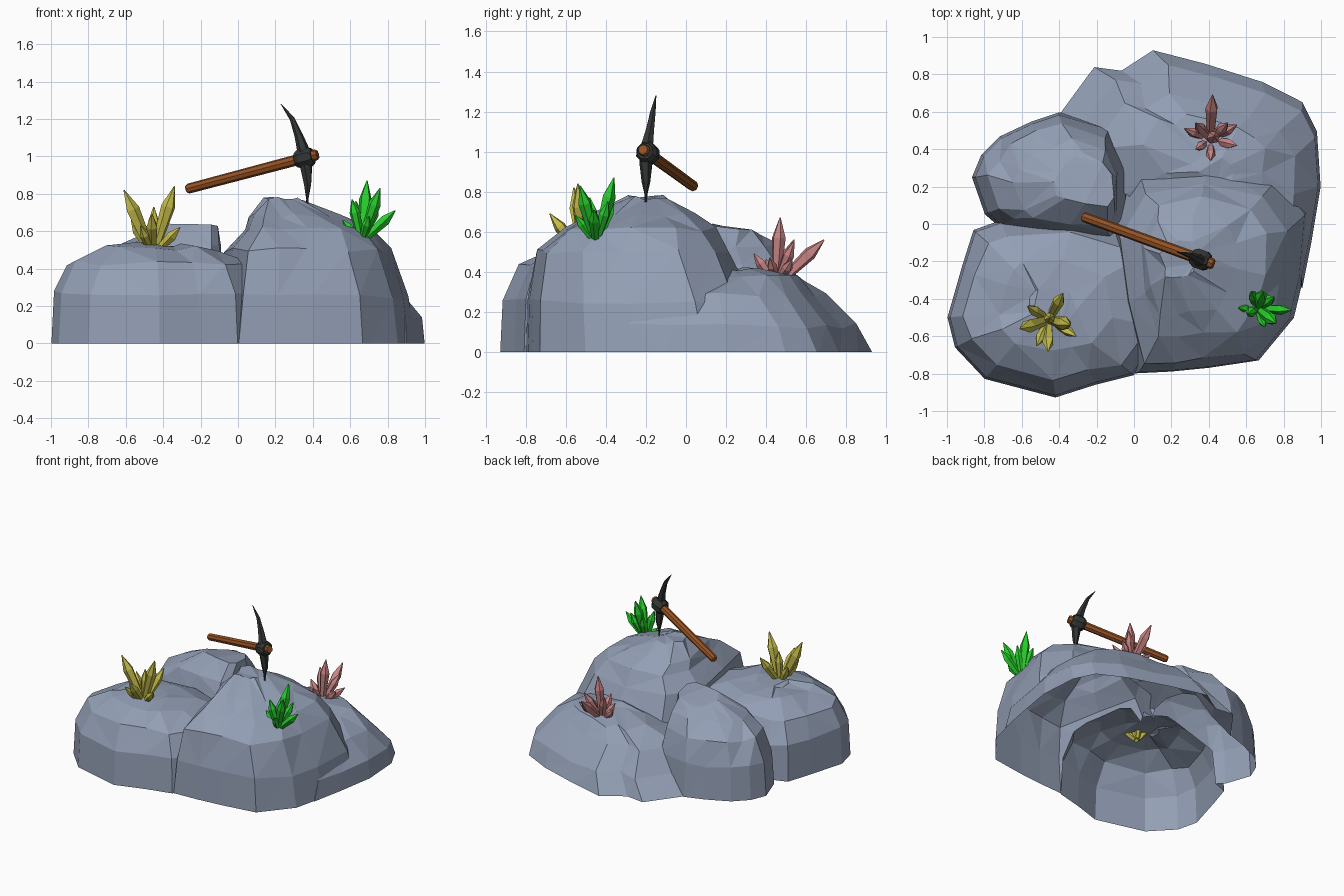
import bpy, bmesh, math, random
from mathutils import Vector

if "Cube" in bpy.data.objects:
    bpy.data.objects.remove(bpy.data.objects["Cube"])

random.seed(4)


def material(name, rgb):
    m = bpy.data.materials.new(name)
    m.diffuse_color = (*rgb, 1)
    m.use_nodes = True
    m.node_tree.nodes["Principled BSDF"].inputs["Base Color"].default_value = m.diffuse_color
    return m


ROCK = material("slate grey", (0.29, 0.345, 0.46))
WOOD = material("brown wood", (0.30, 0.085, 0.018))
IRON = material("dark iron", (0.033, 0.037, 0.036))
YELLOW = material("yellow crystal", (0.56, 0.51, 0.07))
GREEN = material("green crystal", (0.02, 0.62, 0.025))
PINK = material("pink crystal", (0.58, 0.23, 0.23))


def finish(name, bm, mat):
    bmesh.ops.recalc_face_normals(bm, faces=bm.faces)
    me = bpy.data.meshes.new(name)
    bm.to_mesh(me)
    bm.free()
    me.materials.append(mat)
    ob = bpy.data.objects.new(name, me)
    bpy.context.collection.objects.link(ob)
    return ob


def loft(bm, rings):
    """Skin a list of point rings and cap both ends."""
    vs = [[bm.verts.new(p) for p in ring] for ring in rings]
    n = len(vs[0])
    for a, b in zip(vs, vs[1:]):
        for i in range(n):
            j = (i + 1) % n
            bm.faces.new((a[i], a[j], b[j], b[i]))
    bm.faces.new(vs[0][::-1])
    bm.faces.new(vs[-1])


def tube(bm, path, radii, sides, twist=0.0, aspect=1.0):
    path = [Vector(p) for p in path]
    rings = []
    for i, (p, r) in enumerate(zip(path, radii)):
        d = path[min(i + 1, len(path) - 1)] - path[max(i - 1, 0)]
        q = d.to_track_quat('Z', 'Y')
        ang = [2 * math.pi * k / sides + twist for k in range(sides)]
        rings.append([p + q @ Vector((r * math.cos(a), r * aspect * math.sin(a), 0)) for a in ang])
    loft(bm, rings)


# Boulders: an outline shrunk upward in rings of (scale, z, dx, dy, slope_y)
def boulder(name, centre, outline, levels):
    bm = bmesh.new()
    rings = []
    for k, (s, z, dx, dy, sy) in enumerate(levels):
        jit = 0.014 if k else 0.0
        ring = []
        for x, y in outline:
            ox, oy = (x - centre[0]) * s, (y - centre[1]) * s
            ring.append((centre[0] + ox + dx + random.uniform(-jit, jit) * (k > 1),
                         centre[1] + oy + dy + random.uniform(-jit, jit) * (k > 1),
                         z + sy * oy + random.uniform(-jit, jit)))
        rings.append(ring)
    loft(bm, rings)
    bmesh.ops.triangulate(bm, faces=bm.faces)
    return finish(name, bm, ROCK)


front_left = boulder("front_left_boulder", (-0.45, -0.45),
    [(-1, -.5), (-.96, -.66), (-.8, -.83), (-.42, -.93), (-.2, -.86), (0, -.81),
     (.2, -.55), (.15, -.1), (-.3, .05), (-.72, .02), (-.86, -.03), (-.92, -.22)],
    [(1, -.05, 0, 0, 0), (.97, .27, 0, 0, 0), (.83, .43, 0, 0, 0),
     (.5, .51, 0, 0, 0), (.2, .53, 0, 0, 0)])
tall = boulder("tall_boulder", (0.4, -0.25),
    [(0, -.8), (.2, -.79), (.4, -.77), (.67, -.73), (.86, -.5), (.92, -.25), (.95, .1),
     (.8, .32), (.4, .42), (0, .35), (-.15, .05), (-.08, -.4)],
    [(1, -.05, 0, 0, 0), (.93, .25, 0, -.03, 0), (.8, .5, -.03, -.06, 0),
     (.62, .61, -.03, -.02, 0), (.44, .68, -.09, 0, 0), (.17, .77, -.16, .05, 0)])
back_right = boulder("back_right_boulder", (0.45, 0.35),
    [(-.45, .55), (-.23, .85), (-.08, .83), (.09, .94), (.4, .86), (.68, .77), (.9, .66),
     (.98, .5), (1, .2), (.95, -.1), (.9, -.35), (.4, -.1), (-.2, .2)],
    [(1, -.02, 0, 0, 0), (.88, .13, .05, -.02, 0), (.75, .29, 0, -.09, 0),
     (.45, .37, 0, -.02, 0), (.15, .41, 0, -.05, 0)])
back_left = boulder("back_left_boulder", (-0.45, 0.25),
    [(-.87, .25), (-.82, .37), (-.72, .47), (-.55, .55), (-.4, .6), (-.12, .52), (-.02, .3),
     (-.03, 0), (-.1, -.1), (-.42, -.1), (-.72, -.02), (-.8, .05)],
    [(1, -.05, 0, 0, 0), (.95, .25, 0, 0, 0), (.82, .43, .02, 0, 0),
     (.66, .53, .08, -.03, 0), (.38, .615, .17, -.01, -.18)])

# Fuse the boulders into one hollow shell, open underneath
others = [tall, back_right, back_left]
for ob in others:
    mod = front_left.modifiers.new("union", 'BOOLEAN')
    mod.operation, mod.solver, mod.object = 'UNION', 'EXACT', ob
bpy.context.view_layer.update()
fused = bpy.data.meshes.new_from_object(
    front_left.evaluated_get(bpy.context.evaluated_depsgraph_get()))
for ob in others + [front_left]:
    bpy.data.objects.remove(ob)
bm = bmesh.new()
bm.from_mesh(fused)
for f in bm.faces:
    f.material_index = 0
bmesh.ops.bisect_plane(bm, geom=bm.verts[:] + bm.edges[:] + bm.faces[:],
                       plane_co=(0, 0, 0), plane_no=(0, 0, 1), clear_inner=True)
finish("boulder_pile", bm, ROCK)


# Crystal clusters: pointed five- and six-sided prisms fanning out from one root
def cluster(name, root, tips, mat):
    bm = bmesh.new()
    root = Vector(root)
    for i, t in enumerate(tips):
        t = Vector(t)
        base = root + (t - root) * 0.08
        d = t - base
        r = 0.014 + 0.068 * d.length
        tube(bm, [base, base + d * 0.68, t], [r * 0.6, r, 0.003], 5 + i % 2, twist=i)
    finish(name, bm, mat)


cluster("yellow_crystals", (-.455, -.51, .47),
        [(-.61, -.56, .82), (-.34, -.54, .84), (-.46, -.68, .69), (-.38, -.37, .71),
         (-.57, -.44, .66), (-.45, -.5, .73), (-.31, -.6, .62), (-.52, -.65, .63)], YELLOW)
cluster("green_crystals", (.66, -.45, .54),
        [(.69, -.36, .87), (.76, -.53, .83), (.84, -.46, .71), (.61, -.48, .77), (.63, -.36, .76),
         (.75, -.39, .75), (.56, -.45, .66), (.7, -.55, .68)], GREEN)
cluster("pink_crystals", (.41, .45, .33),
        [(.42, .69, .56), (.43, .47, .67), (.33, .54, .56), (.5, .54, .55), (.55, .42, .47),
         (.27, .51, .46), (.41, .34, .49), (.55, .53, .46), (.33, .4, .46)], PINK)

# Pickaxe handle
start, end = Vector((-.275, .04, .825)), Vector((.425, -.215, 1.01))
axis = (end - start).normalized()
bm = bmesh.new()
tube(bm, [start, start + axis * .012, end - axis * .01, end], [.02, .027, .03, .025], 8)
finish("pickaxe_handle", bm, WOOD)

# Curved iron head and the collar that holds it
bm = bmesh.new()
tube(bm, [(.23, -.15, 1.28), (.29, -.165, 1.2), (.325, -.18, 1.11), (.35, -.195, 1.03),
          (.365, -.2, .94), (.372, -.2, .85), (.37, -.2, .735)],
     [.002, .014, .023, .034, .033, .022, .009], 6)
finish("pickaxe_head", bm, IRON)
mid = Vector((.362, -.192, .993))
bm = bmesh.new()
tube(bm, [mid - axis * .056, mid - axis * .03, mid + axis * .02, mid + axis * .042],
     [.04, .056, .056, .042], 8, twist=math.pi / 8)
finish("pickaxe_collar", bm, IRON)
